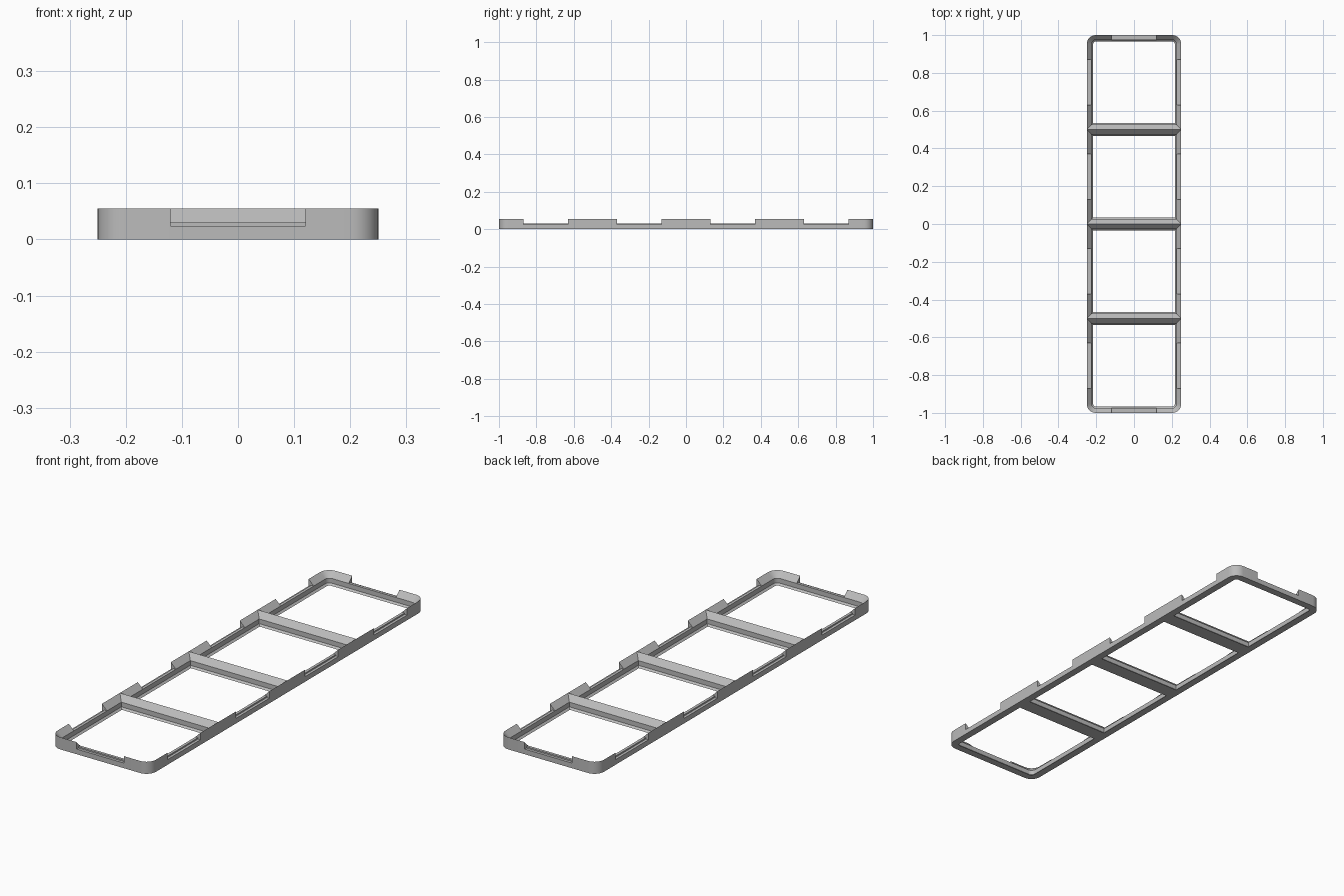
import bpy, bmesh
from math import sin, cos, pi
from mathutils import Vector

cube = bpy.data.objects.get("Cube")
if cube:
    bpy.data.objects.remove(cube)

HALF, CELLS, RADIUS = 0.25, 4, 0.0476     # cell half width, cell count, corner radius
NOTCH, STEPS = 0.12, 8                    # notch half width, corner segments

# Cross-sections as (inset, height), outer bottom edge first
FULL = [(0, 0), (0, 0.0554), (0.0256, 0.0298), (0.0256, 0.0083), (0.0339, 0)]
LOW = [(0, 0), (0, 0.0235), (0.0125, 0.0235), (0.0125, 0.0298)] + FULL[2:]

grey = bpy.data.materials.new("grey plastic")
grey.use_nodes = True
grey.diffuse_color = (0.5, 0.5, 0.5, 1)
grey.node_tree.nodes["Principled BSDF"].inputs["Base Color"].default_value = grey.diffuse_color


def corner(cy, sx, sy, rounded):
    """Stations (outer point, inward vector) around one cell corner."""
    if not rounded:
        return [(Vector((sx * HALF, cy + sy * HALF)), Vector((-sx, -sy)))]
    centre = Vector((sx * (HALF - RADIUS), cy + sy * (HALF - RADIUS)))
    start = {(1, 1): 0, (-1, 1): 1, (-1, -1): 2, (1, -1): 3}[sx, sy] * pi / 2
    result = []
    for i in range(STEPS + 1):
        a = start + i * pi / 2 / STEPS
        d = Vector((cos(a), sin(a)))
        result.append((centre + d * RADIUS, -d))
    return result


def sweep(bm, stations, profile, caps, outer):
    """Skin a cross-section along stations, optionally closing its ends."""
    rings = []
    for p, n in stations:
        rings.append([bm.verts.new((*(p + n * d), z)) for d, z in profile])
    count = len(profile)
    for a, b in zip(rings, rings[1:]):
        for i in range(0 if outer else 1, count):
            j = (i + 1) % count
            bm.faces.new((a[i], b[i], b[j], a[j]))
    if caps:
        bm.faces.new(rings[0])
        bm.faces.new(reversed(rings[-1]))


bm = bmesh.new()
for c in range(CELLS):
    cy = (c - (CELLS - 1) / 2) * 2 * HALF
    first, last = c == 0, c == CELLS - 1
    corners = [corner(cy, 1, 1, last), corner(cy, -1, 1, last),
               corner(cy, -1, -1, first), corner(cy, 1, -1, first)]
    outer_side = [last, True, first, True]
    for k, outward in enumerate([(0, 1), (-1, 0), (0, -1), (1, 0)]):
        out = Vector(outward)
        along = Vector((-out.y, out.x))
        mid = Vector((0, cy)) + out * HALF
        begin, end = corners[k], corners[(k + 1) % 4]
        if len(begin) > 1:
            sweep(bm, begin, FULL, False, True)
        if outer_side[k]:
            # Outer rail with a lowered notch in its middle
            a, b = ((mid + along * s * NOTCH, -out) for s in (-1, 1))
            sweep(bm, [begin[-1], a], FULL, True, True)
            sweep(bm, [a, b], LOW, False, True)
            sweep(bm, [b, end[0]], FULL, True, True)
        else:
            # Half of a ridge-shaped crossbar
            sweep(bm, [begin[-1], end[0]], FULL, False, False)

# Drop inner caps away from the notches, then weld the rails together
bm.faces.ensure_lookup_table()
hidden = []
for f in bm.faces:
    if len(f.verts) == len(FULL):
        m = f.calc_center_median()
        off_y = abs((m.y + 1) % (2 * HALF) - HALF)
        at_side = abs(abs(off_y) - NOTCH) < 0.001
        at_end = abs(abs(m.x) - NOTCH) < 0.001
        if not (at_side or at_end):
            hidden.append(f)
bmesh.ops.delete(bm, geom=hidden, context='FACES_ONLY')
bmesh.ops.remove_doubles(bm, verts=bm.verts, dist=0.00005)
bmesh.ops.recalc_face_normals(bm, faces=bm.faces)
mesh = bpy.data.meshes.new("grid_frame")
bm.to_mesh(mesh)
bm.free()
mesh.materials.append(grey)
frame = bpy.data.objects.new("grid_frame", mesh)
bpy.context.collection.objects.link(frame)
bpy.context.view_layer.objects.active = frame
frame.select_set(True)
bpy.ops.object.shade_smooth_by_angle(angle=pi / 6)
